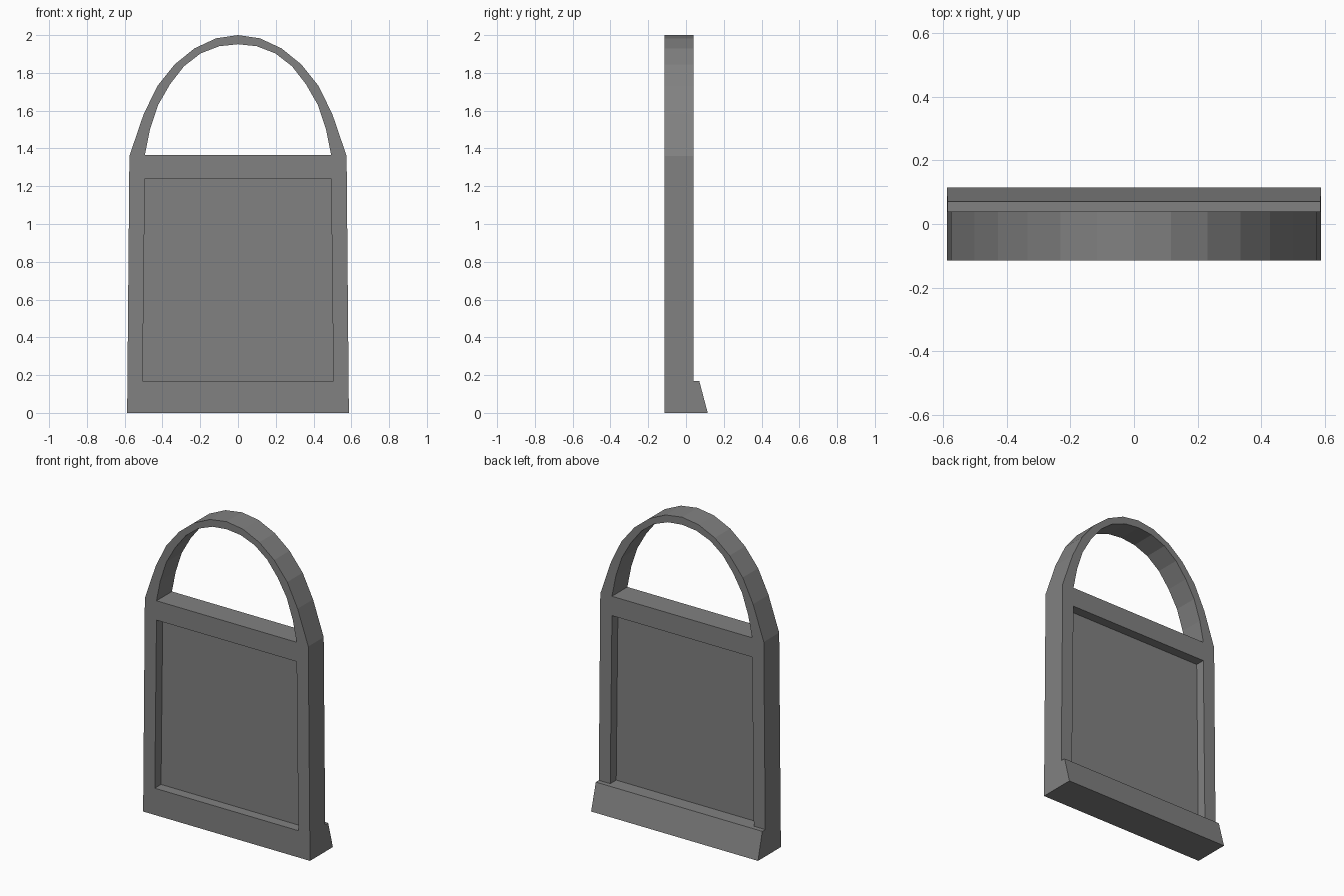
import bpy, bmesh

if "Cube" in bpy.data.objects:
    bpy.data.objects.remove(bpy.data.objects["Cube"])

FRONT, BACK = -0.115, 0.04
SILL_Z = 0.17

grey = bpy.data.materials.new("stone grey")
grey.diffuse_color = (0.22, 0.22, 0.22, 1)
grey.use_nodes = True
grey.node_tree.nodes["Principled BSDF"].inputs["Base Color"].default_value = grey.diffuse_color


def loft(name, ring_a, ring_b):
    """Closed solid between two matching rings of points."""
    bm = bmesh.new()
    a = [bm.verts.new(p) for p in ring_a]
    b = [bm.verts.new(p) for p in ring_b]
    bm.faces.new(a)
    bm.faces.new(b[::-1])
    for i in range(len(a)):
        j = (i + 1) % len(a)
        bm.faces.new((a[j], a[i], b[i], b[j]))
    bmesh.ops.recalc_face_normals(bm, faces=bm.faces)
    mesh = bpy.data.meshes.new(name)
    bm.to_mesh(mesh)
    bm.free()
    mesh.materials.append(grey)
    obj = bpy.data.objects.new(name, mesh)
    bpy.context.collection.objects.link(obj)
    return obj


def slab(name, half, y0, y1):
    """Mirror a right-hand outline (bottom to top) and extrude it along y."""
    outline = half + [(-x, z) for x, z in reversed(half) if x > 0]
    return loft(name, [(x, y0, z) for x, z in outline],
                [(x, y1, z) for x, z in outline])


def cut(target, cutter):
    cutter.hide_render = True
    mod = target.modifiers.new("cut", 'BOOLEAN')
    mod.operation = 'DIFFERENCE'
    mod.solver = 'EXACT'
    mod.object = cutter
    bpy.context.view_layer.objects.active = target
    bpy.ops.object.modifier_apply(modifier=mod.name)
    bpy.data.objects.remove(cutter)


# Arched body with slightly tapering sides
outer = [(0.587, 0), (0.575, 1.36), (0.50, 1.58), (0.427, 1.73), (0.335, 1.845),
         (0.23, 1.93), (0.116, 1.983), (0, 2.0)]
frame = slab("arched_frame", outer, FRONT, BACK)

# Open arch
inner = [(0.493, 1.365), (0.466, 1.50), (0.423, 1.63), (0.36, 1.74), (0.286, 1.835),
         (0.198, 1.903), (0.10, 1.941), (0, 1.952)]
cut(frame, slab("arch_cutter", inner, FRONT - 0.1, BACK + 0.1))

# Recessed panel on both faces
panel = [(0.505, SILL_Z), (0.493, 1.242)]
cut(frame, slab("front_cutter", panel, FRONT - 0.1, FRONT + 0.063))
cut(frame, slab("back_cutter", panel, BACK - 0.06, BACK + 0.1))

# Sloping sill along the bottom of the back
profile = [(BACK, 0), (0.115, 0), (0.07, SILL_Z), (BACK, SILL_Z)]
taper = 0.0015 / SILL_Z
loft("back_sill", [(-0.587 + taper * z, y, z) for y, z in profile],
     [(0.587 - taper * z, y, z) for y, z in profile])
